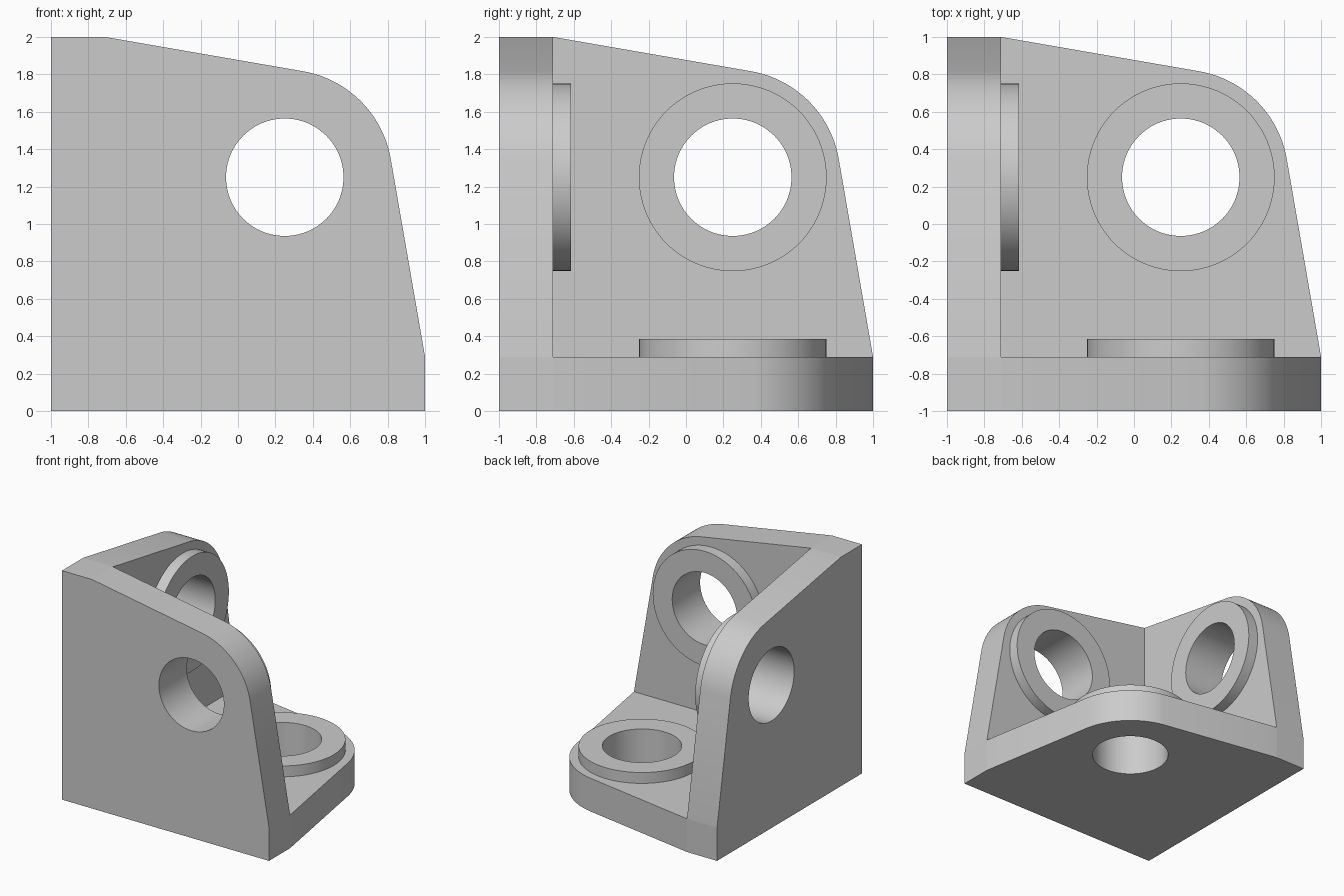
import bpy, bmesh, math
from mathutils import Vector

cube = bpy.data.objects.get("Cube")
if cube:
    bpy.data.objects.remove(cube, do_unlink=True)

THICK = -0.71        # inner face of every plate
BOSS_TOP = -0.615    # raised face of every ring
C, R = 0.25, 0.575   # hole centre and rounded corner radius
TILT = math.radians(9.8)

grey = bpy.data.materials.new("plain grey")
grey.use_nodes = True
grey.diffuse_color = (0.6, 0.6, 0.6, 1)
grey.node_tree.nodes["Principled BSDF"].inputs["Base Color"].default_value = grey.diffuse_color


def arc(radius, start, end, steps):
    return [(C + radius * math.cos(start + (end - start) * i / steps),
             C + radius * math.sin(start + (end - start) * i / steps))
            for i in range(steps + 1)]


def prism(name, profile, axis, low, high):
    """Extrude a flat profile along one axis of the corner."""
    bm = bmesh.new()
    verts = []
    for u, v in profile:
        co = Vector()
        co[axis], co[(axis + 1) % 3], co[(axis + 2) % 3] = low, u, v
        verts.append(bm.verts.new(co + Vector((0, 0, 1))))
    face = bm.faces.new(verts)
    shift = Vector()
    shift[axis] = high - low
    grown = bmesh.ops.extrude_face_region(bm, geom=[face])["geom"]
    bmesh.ops.translate(bm, vec=shift,
                        verts=[g for g in grown if isinstance(g, bmesh.types.BMVert)])
    bmesh.ops.recalc_face_normals(bm, faces=bm.faces[:])
    mesh = bpy.data.meshes.new(name)
    bm.to_mesh(mesh)
    bm.free()
    mesh.materials.append(grey)
    obj = bpy.data.objects.new(name, mesh)
    bpy.context.collection.objects.link(obj)
    return obj


def combine(target, tool, operation):
    """Apply a boolean and discard the tool."""
    mod = target.modifiers.new("combine", 'BOOLEAN')
    mod.operation, mod.solver, mod.object = operation, 'EXACT', tool
    bpy.context.view_layer.objects.active = target
    bpy.ops.object.modifier_apply(modifier=mod.name)
    bpy.data.objects.remove(tool, do_unlink=True)


# Plate outline: square outer corner, tapering sides, rounded tip
outline = [(-1, 1), (-1, -1), (1, -1), (1, THICK)]
outline += arc(R, TILT, math.pi / 2 - TILT, 24) + [(THICK, 1)]
ring = arc(0.502, 0, math.tau, 96)[:-1]
bore = arc(0.314, 0, math.tau, 96)[:-1]

# Three matching plates meeting at one corner
bracket = prism("corner_bracket", outline, 2, -1, THICK)
for axis in (0, 1):
    combine(bracket, prism("plate", outline, axis, -1, THICK), 'UNION')

# Raised ring on each plate, then a bore through both
for axis in range(3):
    combine(bracket, prism("boss", ring, axis, THICK - 0.1, BOSS_TOP), 'UNION')
for axis in range(3):
    combine(bracket, prism("bore", bore, axis, -1.1, BOSS_TOP + 0.1), 'DIFFERENCE')

bpy.ops.object.select_all(action='DESELECT')
bracket.select_set(True)
bpy.context.view_layer.objects.active = bracket
bpy.ops.object.shade_smooth_by_angle(angle=math.radians(20))
